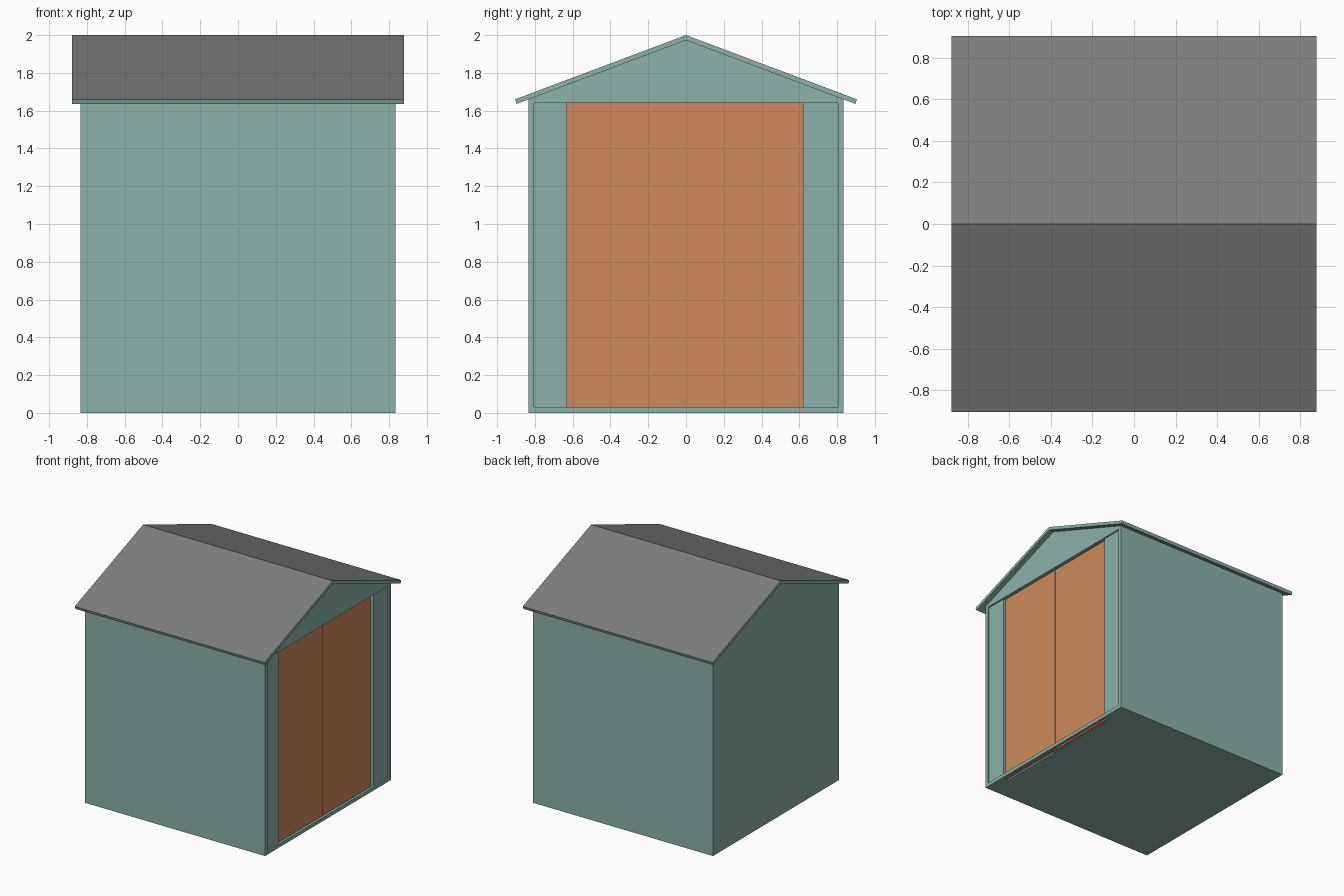
import bpy, bmesh

if "Cube" in bpy.data.objects:
    bpy.data.objects.remove(bpy.data.objects["Cube"])


def material(name, rgb):
    m = bpy.data.materials.new(name)
    m.diffuse_color = (*rgb, 1.0)
    m.use_nodes = True
    m.node_tree.nodes["Principled BSDF"].inputs["Base Color"].default_value = m.diffuse_color
    return m


TEAL = material("teal_paint", (0.262, 0.445, 0.402))
WOOD = material("orange_wood", (0.610, 0.254, 0.105))
GREY = material("grey_roofing", (0.205, 0.212, 0.202))


def prism(name, profile, x0, x1, mats):
    """Extrude a (y, z) profile along x from x0 to x1."""
    bm = bmesh.new()
    face = bm.faces.new([bm.verts.new((x0, y, z)) for y, z in profile])
    ext = bmesh.ops.extrude_face_region(bm, geom=[face])
    verts = [g for g in ext["geom"] if isinstance(g, bmesh.types.BMVert)]
    bmesh.ops.translate(bm, verts=verts, vec=(x1 - x0, 0, 0))
    bmesh.ops.recalc_face_normals(bm, faces=bm.faces)
    if len(mats) > 1:  # second colour goes on the upward faces
        for f in bm.faces:
            f.material_index = int(f.normal.z > 0.6)
    me = bpy.data.meshes.new(name)
    bm.to_mesh(me)
    bm.free()
    for m in mats:
        me.materials.append(m)
    ob = bpy.data.objects.new(name, me)
    bpy.context.collection.objects.link(ob)
    return ob


def box(name, x0, x1, y0, y1, z0, z1, mat=TEAL):
    return prism(name, [(y0, z0), (y1, z0), (y1, z1), (y0, z1)], x0, x1, [mat])


W = 0.835          # half width of the body
T = 0.03           # wall thickness
EAVE = 1.659       # wall top, under the roof
RIDGE = 1.973      # underside of the ridge
LINTEL = 1.64

# Floor and door sill
box("floor", -W + T, 0.775, -W + T, W - T, 0.0, 0.03)
box("door_sill", W - 0.022, W, -W + T, W - T, 0.0, 0.03)

# Side walls, top edge cut to the roof slope
for s, name in ((-1, "front_wall"), (1, "back_wall")):
    inner = EAVE + T * (RIDGE - EAVE) / W
    prism(name, [(s * W, 0), (s * W, EAVE), (s * (W - T), inner), (s * (W - T), 0)],
          -W, W, [TEAL])

# Plain gable wall on the left
prism("left_gable_wall", [(-W + T, 0), (W - T, 0), (W - T, EAVE), (0, RIDGE), (-W + T, EAVE)],
      -W, -W + T, [TEAL])

# Gable panel above the doors
prism("door_gable", [(-W, LINTEL), (W, LINTEL), (W, EAVE), (0, RIDGE), (-W, EAVE)],
      W - T, W, [TEAL])

# Jambs beside the doors, set slightly back
box("door_jamb_front", 0.775, W - 0.012, -W + T, -0.63, 0.0, LINTEL + 0.01)
box("door_jamb_back", 0.775, W - 0.012, 0.62, W - T, 0.0, LINTEL + 0.01)

# Sliding doors, one just behind the other
box("door_leaf_front", 0.788, 0.803, -0.64, -0.02, 0.002, 1.65, WOOD)
box("door_leaf_back", 0.780, 0.796, -0.06, 0.63, 0.002, 1.65, WOOD)

# Roof slabs: grey top, teal edges and underside
for s, name in ((-1, "roof_front"), (1, "roof_back")):
    prism(name, [(0, 2.0), (s * 0.905, 1.66), (s * 0.896, 1.636), (0, RIDGE)],
          -0.88, 0.88, [TEAL, GREY])
